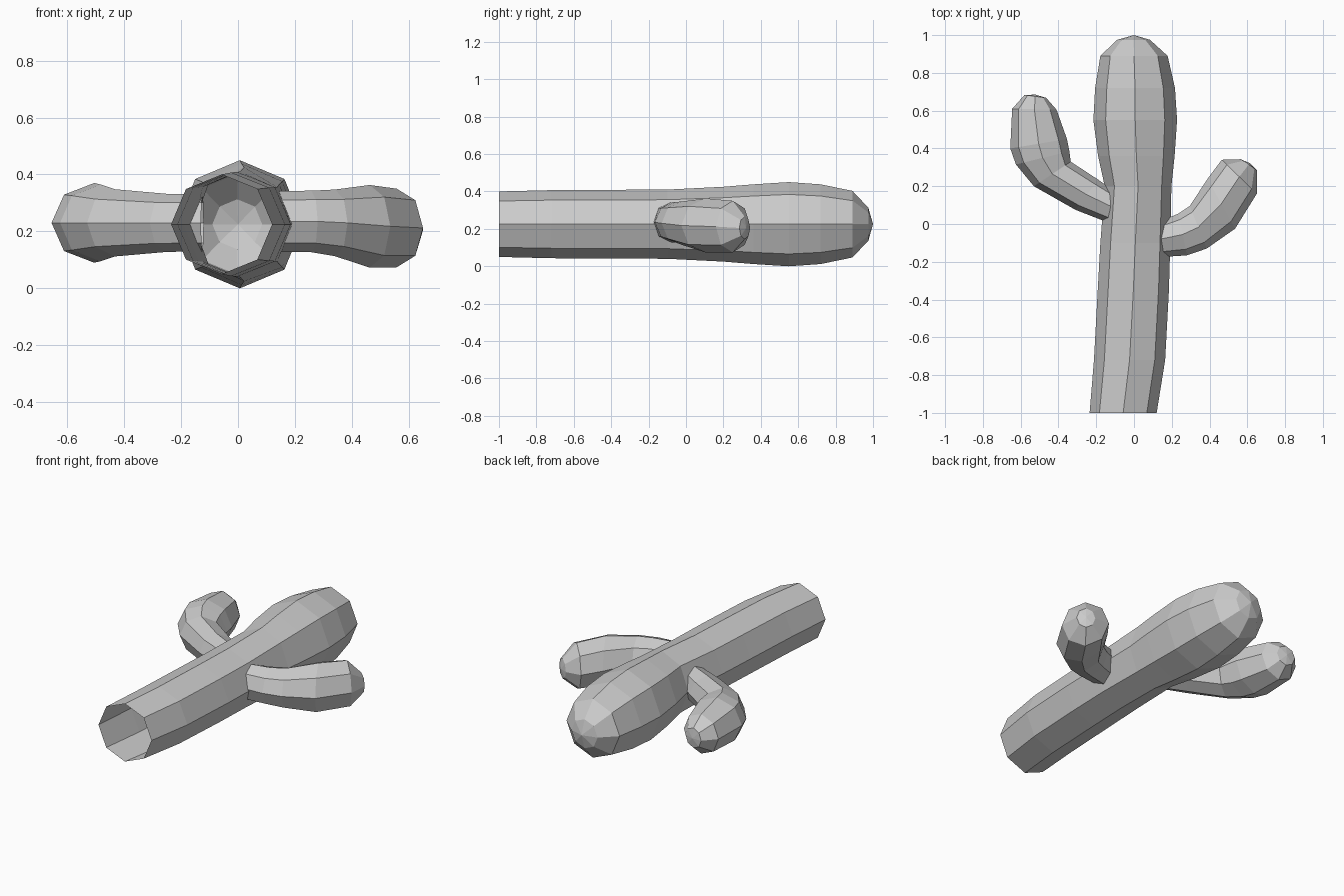
import bpy, bmesh, math
from mathutils import Vector

SIDES = 8


def loft(name, sections, tip):
    """Skin octagonal sections given as (x1, y1, x2, y2, centre z, z radius)."""
    bm = bmesh.new()
    rings = []
    for x1, y1, x2, y2, z, rz in sections:
        a, b = Vector((x1, y1, z)), Vector((x2, y2, z))
        mid, half = (a + b) / 2, (b - a) / 2
        ring = []
        for i in range(SIDES):
            t = 2 * math.pi * i / SIDES
            ring.append(bm.verts.new(mid + half * math.cos(t) + Vector((0, 0, rz * math.sin(t)))))
        rings.append(ring)
    for r, s in zip(rings, rings[1:]):
        for i in range(SIDES):
            j = (i + 1) % SIDES
            bm.faces.new((r[i], r[j], s[j], s[i]))
    # pointed cap at the growing end, root stays open
    top = bm.verts.new(tip)
    for i in range(SIDES):
        bm.faces.new((rings[-1][i], rings[-1][(i + 1) % SIDES], top))
    bmesh.ops.recalc_face_normals(bm, faces=bm.faces)
    mesh = bpy.data.meshes.new(name)
    bm.to_mesh(mesh)
    bm.free()
    obj = bpy.data.objects.new(name, mesh)
    bpy.context.collection.objects.link(obj)
    return obj


# trunk: lying along y, (y, left x, right x, z radius)
trunk = [(-1.0, -0.235, 0.12, 0.175), (-0.72, -0.212, 0.165, 0.182),
         (-0.35, -0.192, 0.185, 0.184), (-0.1, -0.178, 0.192, 0.185),
         (0.2, -0.155, 0.198, 0.2), (0.36, -0.19, 0.215, 0.213),
         (0.55, -0.215, 0.228, 0.225), (0.72, -0.206, 0.217, 0.213),
         (0.89, -0.178, 0.178, 0.178), (0.975, -0.09, 0.085, 0.088)]
loft("cactus_trunk", [(l, y, r, y, 0.225, rz) for y, l, r, rz in trunk], (0, 1, 0.225))

# left arm: outer edge to inner edge of each section
loft("left_arm", [(-0.13, 0.005, -0.12, 0.185, 0.23, 0.1),
                  (-0.31, 0.075, -0.19, 0.235, 0.23, 0.102),
                  (-0.53, 0.2, -0.335, 0.33, 0.23, 0.118),
                  (-0.625, 0.315, -0.342, 0.385, 0.23, 0.135),
                  (-0.655, 0.4, -0.355, 0.45, 0.23, 0.14),
                  (-0.645, 0.61, -0.41, 0.605, 0.225, 0.12),
                  (-0.58, 0.683, -0.465, 0.668, 0.225, 0.06)],
     (-0.522, 0.685, 0.225))

# right arm
loft("right_arm", [(0.14, -0.175, 0.14, 0.015, 0.235, 0.107),
                   (0.28, -0.166, 0.235, 0.055, 0.235, 0.108),
                   (0.385, -0.13, 0.295, 0.095, 0.23, 0.117),
                   (0.535, -0.025, 0.39, 0.24, 0.218, 0.145),
                   (0.65, 0.16, 0.465, 0.34, 0.212, 0.138),
                   (0.65, 0.285, 0.565, 0.343, 0.205, 0.06)],
     (0.613, 0.322, 0.205))
